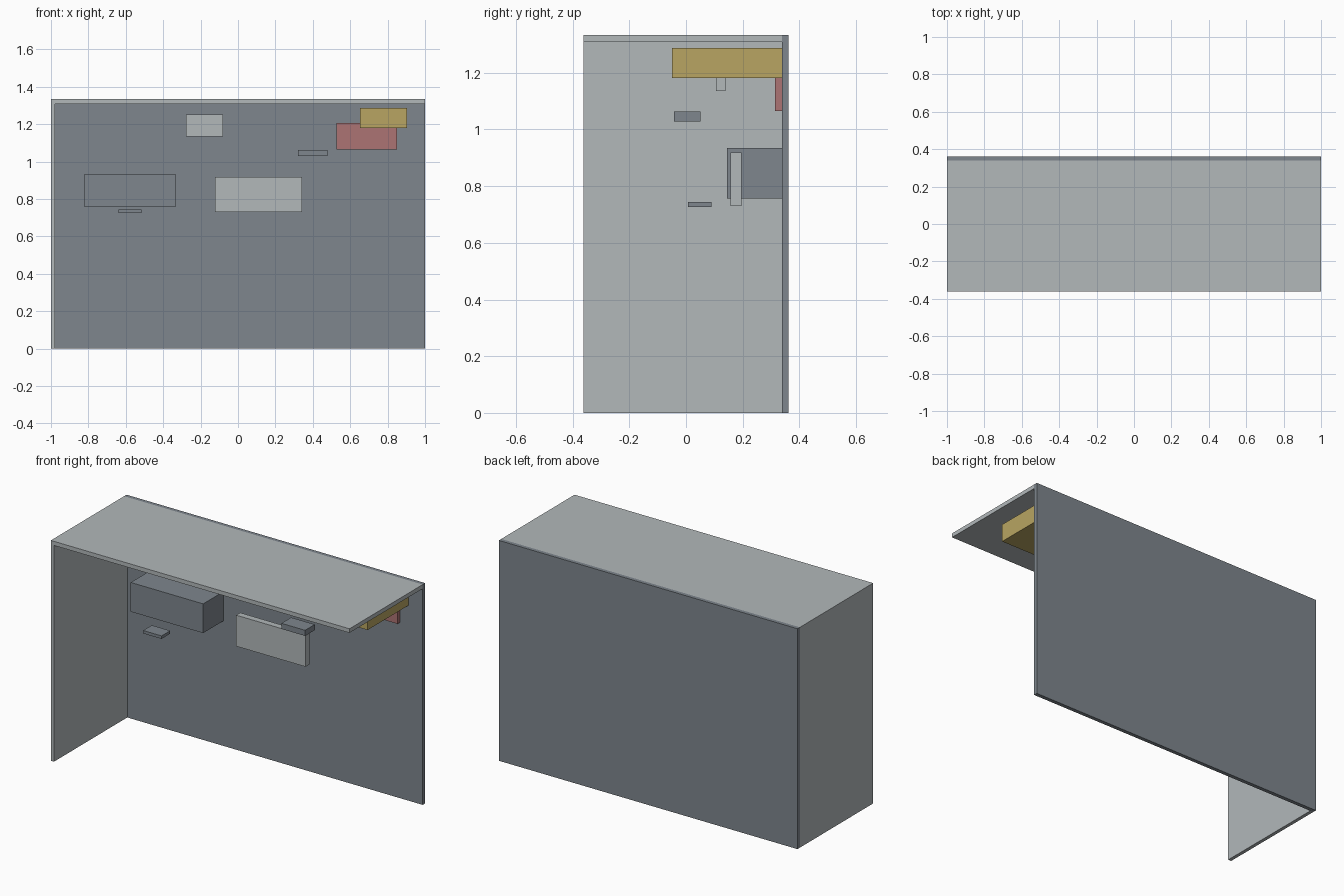
import bpy

if "Cube" in bpy.data.objects:
    bpy.data.objects.remove(bpy.data.objects["Cube"])


def linear(c):
    c /= 255
    return c / 12.92 if c <= 0.04045 else ((c + 0.055) / 1.055) ** 2.4


def material(name, r, g, b):
    m = bpy.data.materials.new(name)
    m.diffuse_color = (linear(r), linear(g), linear(b), 1)
    m.use_nodes = True
    m.node_tree.nodes["Principled BSDF"].inputs["Base Color"].default_value = m.diffuse_color
    return m


light = material("light_grey", 178, 184, 186)
slate = material("slate_grey", 126, 134, 141)
yellow = material("mustard_yellow", 184, 165, 98)
red = material("dusty_red", 172, 115, 115)


def box(name, mat, x, y, z):
    """Box spanning the given (min, max) range on each axis."""
    bpy.ops.mesh.primitive_cube_add(size=1)
    o = bpy.context.object
    o.name = name
    o.location = [(a + b) / 2 for a, b in (x, y, z)]
    o.scale = [b - a for a, b in (x, y, z)]
    bpy.ops.object.transform_apply(location=True, rotation=False, scale=True)
    o.data.materials.append(mat)
    return o


FRONT, WALL, BACK = -0.362, 0.339, 0.362
ROOF, TOP = 1.309, 1.334

# Open shell: back wall, one side wall and a roof
box("back_wall", slate, (-1, 1), (WALL, BACK), (0, TOP))
box("side_wall", light, (-1, -0.979), (FRONT, WALL), (0, ROOF))
box("roof", light, (-1, 1), (FRONT, WALL), (ROOF, TOP))

# Boxes fixed to the back wall
box("wall_cabinet", slate, (-0.82, -0.335), (0.145, WALL), (0.757, 0.934))
box("yellow_beam", yellow, (0.652, 0.903), (-0.05, WALL), (1.181, 1.288))
box("red_plate", red, (0.526, 0.849), (0.314, WALL), (1.065, 1.207))

# Free-hanging panels and slabs
box("large_panel", light, (-0.122, 0.343), (0.157, 0.196), (0.73, 0.918))
box("small_panel", light, (-0.278, -0.079), (0.106, 0.139), (1.135, 1.252))
box("upper_slab", slate, (0.32, 0.479), (-0.042, 0.051), (1.029, 1.063))
box("lower_slab", slate, (-0.64, -0.517), (0.007, 0.09), (0.726, 0.744))
